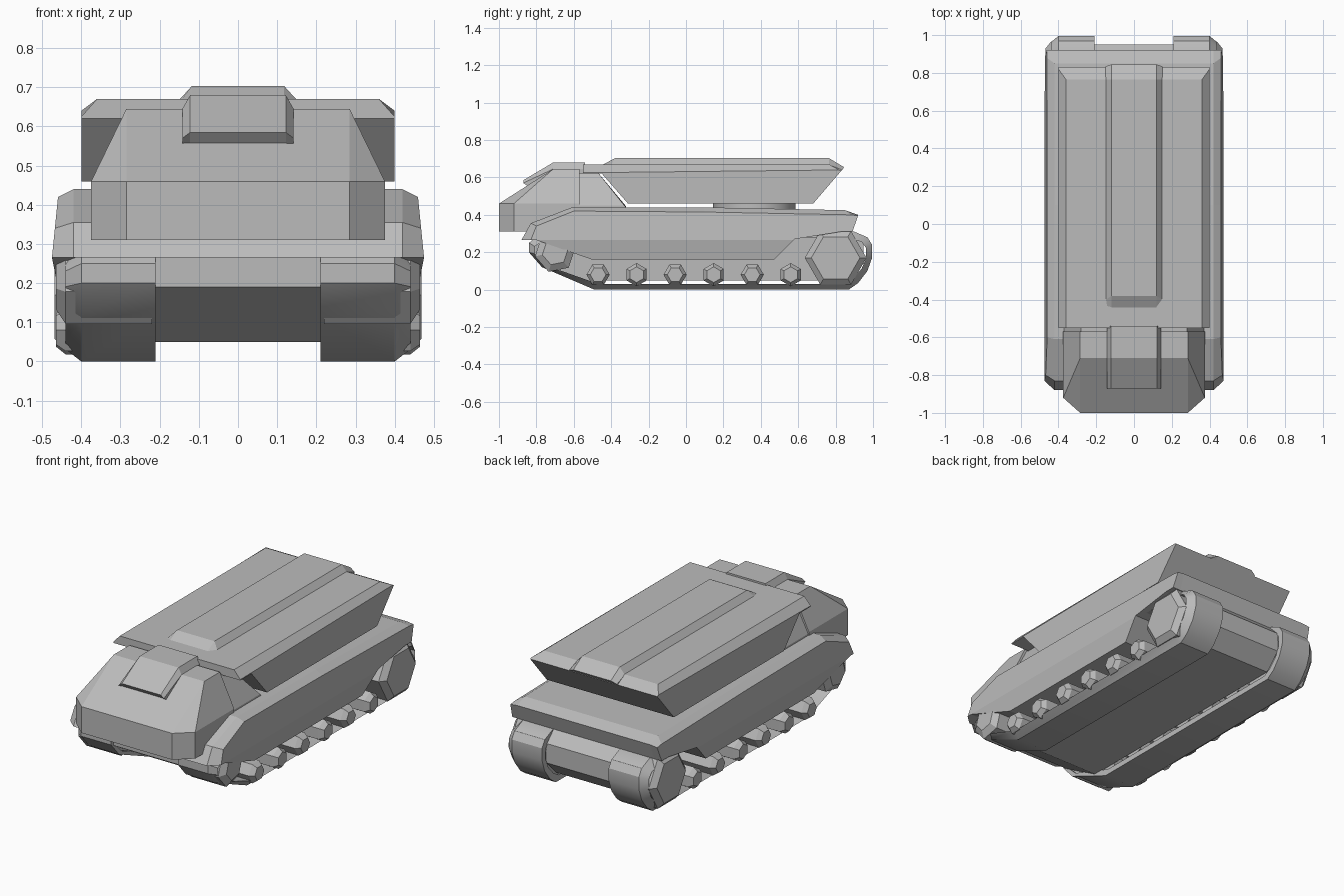
import bpy, bmesh, math
from mathutils import Matrix

if "Cube" in bpy.data.objects:
    bpy.data.objects.remove(bpy.data.objects["Cube"], do_unlink=True)

grey = bpy.data.materials.new("plain grey")
grey.use_nodes = True
colour = (0.5, 0.5, 0.5, 1)
grey.diffuse_color = colour
grey.node_tree.nodes["Principled BSDF"].inputs["Base Color"].default_value = colour


def finish(name, bm, angle=None):
    bmesh.ops.recalc_face_normals(bm, faces=bm.faces[:])
    mesh = bpy.data.meshes.new(name)
    bm.to_mesh(mesh)
    bm.free()
    mesh.materials.append(grey)
    ob = bpy.data.objects.new(name, mesh)
    bpy.context.collection.objects.link(ob)
    if angle:
        bpy.ops.object.select_all(action='DESELECT')
        ob.select_set(True)
        bpy.context.view_layer.objects.active = ob
        bpy.ops.object.shade_smooth_by_angle(angle=math.radians(angle))
    return ob


def loft(stations, looped=False):
    """Skin side profiles [(x, [(y, z), ...]), ...] placed along x."""
    bm = bmesh.new()
    rings = [[bm.verts.new((x, y, z)) for y, z in prof] for x, prof in stations]
    n = len(rings[0])
    pairs = list(zip(rings, rings[1:]))
    if looped:
        pairs.append((rings[-1], rings[0]))
    else:
        bm.faces.new(rings[0])
        bm.faces.new(rings[-1])
    for a, b in pairs:
        for i in range(n):
            j = (i + 1) % n
            bm.faces.new((a[i], a[j], b[j], b[i]))
    return bm


def symmetric(half):
    """Mirror the +x stations to give a full set."""
    return [(-x, p) for x, p in reversed(half)] + half


# Upper hull with flared skirts
skirt = [(0.89, 0.31), (0.83, 0.31), (0.58, 0.27), (0.47, 0.16), (-0.5, 0.16), (-0.8, 0.265)]
deck = [(-0.88, 0.265), (-0.83, 0.355), (-0.61, 0.44), (0.1, 0.44), (0.85, 0.425), (0.92, 0.4)]
edge = [(-0.83, 0.265), (-0.8, 0.34), (-0.6, 0.42), (0.1, 0.415), (0.88, 0.4), (0.92, 0.395)]
bm = loft(symmetric([(0.42, skirt + deck), (0.475, skirt + edge)]))
bmesh.ops.bisect_plane(bm, geom=bm.verts[:] + bm.edges[:] + bm.faces[:],
                       plane_co=(0, 0, 0.265), plane_no=(0, 0, 1))
for v in bm.verts:
    if abs(v.co.x) > 0.45:
        d = v.co.z - 0.265
        v.co.x -= math.copysign(0.1 * d if d > 0 else -0.2 * d, v.co.x)
finish("upper_hull", bm)

# Lower hull between the tracks
belly = [(-0.82, 0.28), (-0.82, 0.19), (-0.58, 0.05), (0.86, 0.05),
         (0.95, 0.14), (0.95, 0.25), (0.88, 0.32)]
finish("lower_hull", loft(symmetric([(0.215, belly)])))

# Track belts and wheels on both sides
belt = [(-0.84, 0.25), (-0.84, 0.2), (-0.77, 0.12), (-0.49, 0), (0.87, 0), (0.92, 0.035),
        (0.97, 0.1), (0.995, 0.17), (0.995, 0.24), (0.97, 0.28), (0.9, 0.31), (-0.78, 0.3)]
inner = [(0.07 + (y - 0.07) * 0.965, 0.155 + (z - 0.155) * 0.8) for y, z in belt]


def wheel(name, side, y, z, r, face_r, x_out, turn):
    bm = bmesh.new()
    hexes = [(0.22, r), (0.44, r), (x_out, face_r)]
    rings = []
    for x, rad in hexes:
        angles = [turn + i * math.tau / 6 for i in range(6)]
        rings.append((side * x, [(y + rad * math.cos(a), z + rad * math.sin(a)) for a in angles]))
    bm.free()
    finish(name, loft(rings))


for side, label in ((1, "left"), (-1, "right")):
    stations = [(0.21, belt), (0.4, belt), (0.44, inner), (0.21, inner)]
    finish(label + "_track", loft([(side * x, p) for x, p in stations], True), 32)
    for i in range(6):
        wheel(f"{label}_road_wheel_{i + 1}", side, -0.47 + i * 0.206, 0.08, 0.062, 0.042,
              0.465, math.pi / 6 * (i % 2))
    wheel(label + "_drive_wheel", side, 0.8, 0.17, 0.165, 0.13, 0.468, 0)
    wheel(label + "_idler_wheel", side, -0.7, 0.2, 0.11, 0.07, 0.465, 0.2)

# Driver cab: wedge nose with slanted corners and sides
cab_top = [(-0.57, 0.31), (-1, 0.31), (-1, 0.46), (-0.71, 0.645), (-0.57, 0.645)]
cab_side = [(-0.57, 0.31), (-0.92, 0.31), (-0.92, 0.46), (-0.92, 0.46), (-0.57, 0.46)]
bm = loft(symmetric([(0.285, cab_top), (0.375, cab_side)]))
bmesh.ops.remove_doubles(bm, verts=bm.verts[:], dist=0.0005)
finish("cab", bm)

# Rear of the cab, sloping down under the box
neck_top = [(-0.58, 0.4), (-0.58, 0.625), (-0.47, 0.625), (-0.32, 0.445), (-0.32, 0.4)]
neck_side = [(-0.58, 0.4), (-0.58, 0.45), (-0.33, 0.45), (-0.32, 0.44), (-0.32, 0.4)]
finish("cab_rear", loft(symmetric([(0.28, neck_top), (0.37, neck_side)])))

# Raised hatch on the cab roof
hatch = [(-0.87, 0.585), (-0.71, 0.68), (-0.54, 0.68), (-0.54, 0.6), (-0.84, 0.55)]
hatch_side = [(-0.87, 0.57), (-0.71, 0.645), (-0.54, 0.645), (-0.54, 0.6), (-0.84, 0.55)]
finish("roof_hatch", loft(symmetric([(0.122, hatch), (0.142, hatch_side)])))

# Long box with bevelled lid and undercut ends
under = [(0.83, 0.635), (0.68, 0.46), (-0.31, 0.46), (-0.45, 0.62), (-0.55, 0.62)]
box_top = under + [(-0.55, 0.67), (0.765, 0.67)]
box_side = under + [(-0.55, 0.625), (0.82, 0.64)]
box = loft(symmetric([(0.36, box_top), (0.4, box_side)]))
finish("box", box)

# Raised centre rail along the box
rail = [(-0.45, 0.665), (-0.38, 0.703), (0.765, 0.703), (0.845, 0.655), (0.81, 0.615), (-0.4, 0.62)]
rail_side = [(-0.45, 0.66), (-0.4, 0.668), (0.765, 0.668), (0.835, 0.64), (0.81, 0.615), (-0.4, 0.62)]
finish("centre_rail", loft(symmetric([(0.118, rail), (0.15, rail_side)])))

# Turntable under the box
bm = bmesh.new()
bmesh.ops.create_cone(bm, cap_ends=True, segments=24, radius1=0.22, radius2=0.22, depth=0.05,
                      matrix=Matrix.Translation((0, 0.365, 0.445)))
finish("turntable", bm, 30)
